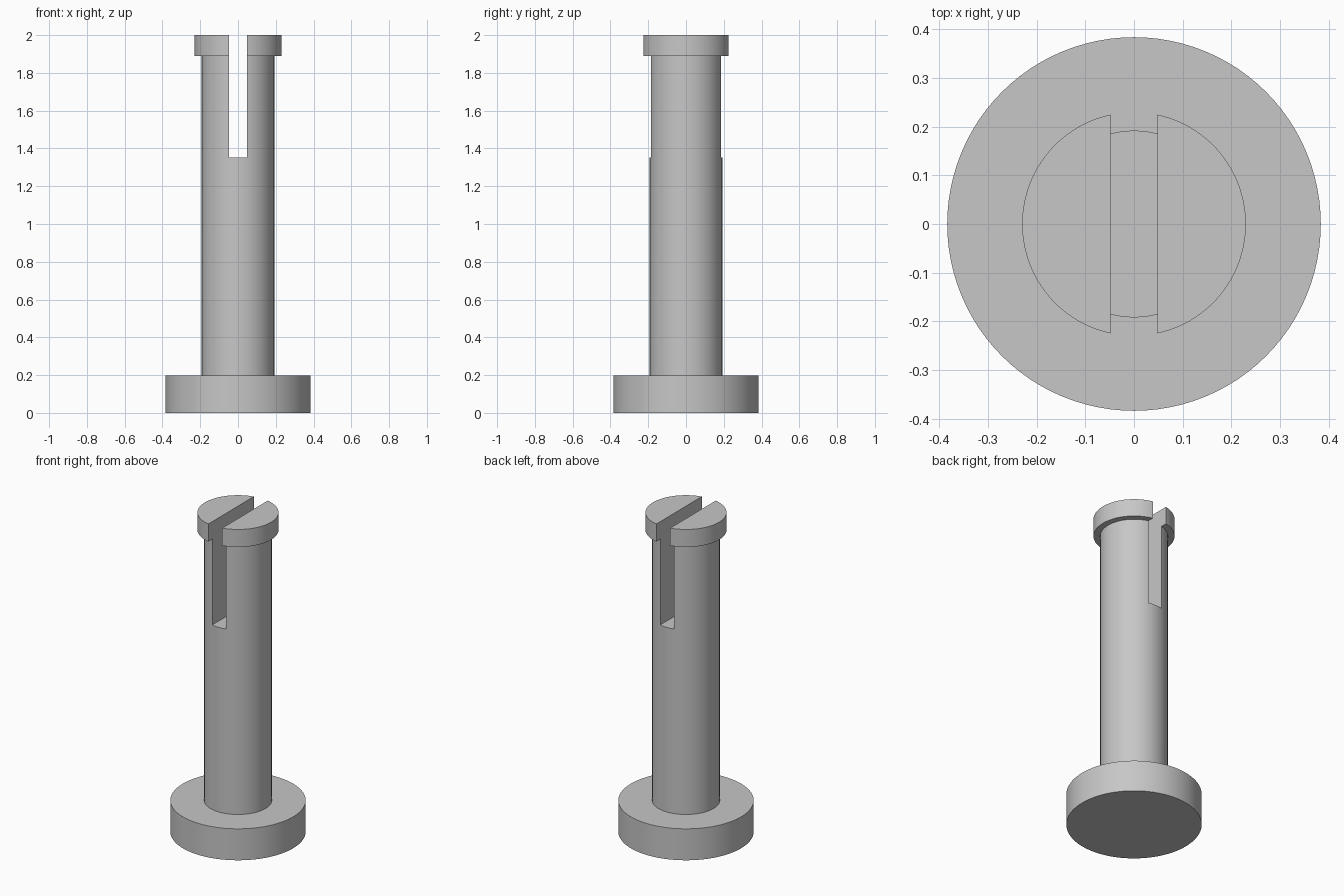
import bpy
import bmesh
import math
from mathutils import Matrix

cube = bpy.data.objects.get("Cube")
if cube:
    bpy.data.objects.remove(cube, do_unlink=True)

SEGMENTS = 96
HEIGHT = 2.0
SLOT_WIDTH = 0.096
SLOT_BOTTOM = 1.353

grey = bpy.data.materials.new("plain grey")
grey.use_nodes = True
colour = (0.57, 0.57, 0.57, 1)
grey.diffuse_color = colour
grey.node_tree.nodes["Principled BSDF"].inputs["Base Color"].default_value = colour


def make_object(name, bm):
    bmesh.ops.recalc_face_normals(bm, faces=bm.faces)
    mesh = bpy.data.meshes.new(name)
    bm.to_mesh(mesh)
    bm.free()
    mesh.materials.append(grey)
    obj = bpy.data.objects.new(name, mesh)
    bpy.context.collection.objects.link(obj)
    return obj


# Pin: flanged foot, shaft and head as one revolved outline (radius, height)
outline = [(0.384, 0), (0.384, 0.197), (0.192, 0.197),
           (0.192, 1.89), (0.23, 1.89), (0.23, HEIGHT)]
bm = bmesh.new()
rings = []
for radius, z in outline:
    angles = [math.tau * i / SEGMENTS for i in range(SEGMENTS)]
    rings.append([bm.verts.new((radius * math.cos(a), radius * math.sin(a), z))
                  for a in angles])
for low, high in zip(rings, rings[1:]):
    for i in range(SEGMENTS):
        j = (i + 1) % SEGMENTS
        bm.faces.new((low[i], low[j], high[j], high[i]))
bm.faces.new(rings[0][::-1])
bm.faces.new(rings[-1])
pin = make_object("slotted_pin", bm)

# Slot through the head and upper shaft, running front to back
bm = bmesh.new()
bmesh.ops.create_cube(bm, size=1, matrix=Matrix.Translation((0, 0, SLOT_BOTTOM + 0.5))
                      @ Matrix.Diagonal((SLOT_WIDTH, 1, 1, 1)))
cutter = make_object("slot_cutter", bm)
cutter.hide_render = True

cut = pin.modifiers.new("slot", "BOOLEAN")
cut.operation = "DIFFERENCE"
cut.solver = "EXACT"
cut.object = cutter
bpy.ops.object.select_all(action="DESELECT")
bpy.context.view_layer.objects.active = pin
pin.select_set(True)
bpy.ops.object.modifier_apply(modifier=cut.name)
bpy.data.objects.remove(cutter, do_unlink=True)

# Round walls smooth, rims and slot edges crisp
bpy.ops.object.shade_smooth_by_angle(angle=math.radians(30))
